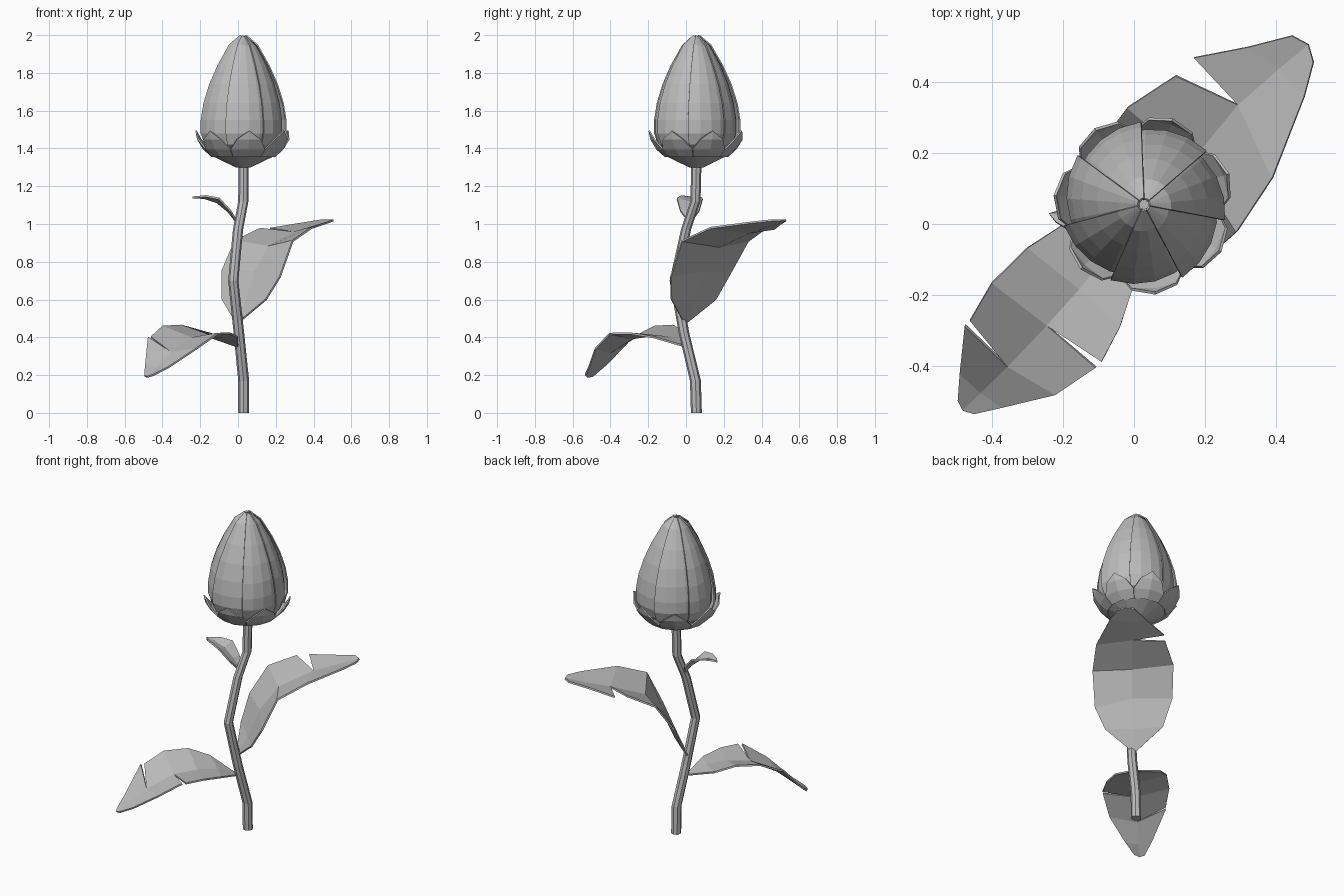
import bpy, bmesh, math
from mathutils import Vector

cube = bpy.data.objects.get("Cube")
if cube:
    bpy.data.objects.remove(cube, do_unlink=True)

grey = bpy.data.materials.new("plain grey")
grey.use_nodes = True
COLOUR = (0.5, 0.5, 0.5, 1)
grey.diffuse_color = COLOUR
grey.node_tree.nodes["Principled BSDF"].inputs["Base Color"].default_value = COLOUR


def finish(name, bm, thickness=0, offset=0):
    """Weld the mesh, make it an object and give thin parts their thickness."""
    bmesh.ops.remove_doubles(bm, verts=bm.verts, dist=0.0005)
    bmesh.ops.recalc_face_normals(bm, faces=bm.faces)
    mesh = bpy.data.meshes.new(name)
    bm.to_mesh(mesh)
    bm.free()
    mesh.materials.append(grey)
    obj = bpy.data.objects.new(name, mesh)
    bpy.context.collection.objects.link(obj)
    if thickness:
        mod = obj.modifiers.new("thickness", "SOLIDIFY")
        mod.thickness, mod.offset = thickness, offset
    return obj


def loft(name, rings, sides):
    """Tube through horizontal rings given as (x, y, z, radius)."""
    bm = bmesh.new()
    loops = []
    for x, y, z, r in rings:
        angles = [math.tau * i / sides for i in range(sides)]
        loops.append([bm.verts.new((x + r * math.cos(a), y + r * math.sin(a), z))
                      for a in angles])
    for low, high in zip(loops, loops[1:]):
        for i in range(sides):
            j = (i + 1) % sides
            bm.faces.new((low[i], low[j], high[j], high[i]))
    bm.faces.new(loops[0][::-1])
    bm.faces.new(loops[-1])
    return finish(name, bm)


def leaf(name, origin, along, across, mid, sides, tears=()):
    """Two half blades of (along, across, z) rows; tears are (side, row, half gap)."""
    bm = bmesh.new()
    along, across = Vector(along).normalized(), Vector(across).normalized()

    def place(p, shift=0):
        flat = Vector(origin) + along * (p[0] + shift) + across * p[1]
        return bm.verts.new((flat.x, flat.y, p[2]))

    for s, edge in enumerate(sides):
        gaps = {row: gap for side, row, gap in tears if side == s}
        edge = [mid[0]] + edge
        for i in range(len(mid) - 1):
            inner = [place(mid[i]), place(mid[i + 1])]
            upper = place(edge[i + 1], -gaps.get(i + 1, 0))
            if i == 0:
                bm.faces.new(inner + [upper])
            else:
                bm.faces.new(inner + [upper, place(edge[i], gaps.get(i, 0))])
    # Keep the same facing on both halves before thickening
    return finish(name, bm, 0.01)


# Bent stem
loft("stem", [(.03, .055, 0, .029), (.03, .05, .17, .029), (.005, -.01, .42, .028),
              (-.025, -.06, .7, .027), (.0, .0, .97, .027), (.028, .05, 1.12, .027),
              (.03, .055, 1.32, .027)], 8)

# Upper large leaf
leaf("upper_leaf", (0, 0, 0), (1, 1, 0), (-1, 1, 0),
     [(-.01, 0, .47), (.06, 0, .59), (.13, 0, .75), (.24, .01, .88), (.445, .03, .955),
      (.6, .02, .99), (.705, .01, 1.02)],
     [[(.05, .17, .6), (.11, .23, .75), (.22, .245, .91), (.415, .212, .975),
       (.58, .125, 1.0), (.69, .06, 1.02)],
      [(.05, -.16, .6), (.1, -.215, .72), (.19, -.22, .91), (.368, -.184, .98),
       (.594, -.085, 1.01), (.68, -.035, 1.02)]],
     [(0, 4, .036)])

# Lower large leaf
leaf("lower_leaf", (0, 0, 0), (-1, -1, 0), (-1, 1, 0),
     [(0, 0, .35), (.12, -.01, .40), (.24, -.02, .41), (.375, -.028, .395),
      (.534, -.032, .32), (.64, -.03, .235), (.71, -.03, .19)],
     [[(.14, .14, .42), (.26, .165, .462), (.4, .166, .457), (.528, .135, .40),
       (.643, .05, .26), (.7, .0, .195)],
      [(.12, -.12, .40), (.233, -.177, .42), (.35, -.21, .42), (.495, -.184, .34),
       (.626, -.103, .24), (.695, -.06, .2)]],
     [(0, 4, .01), (1, 3, .011)])

# Small leaf near the top of the stem
small_edge = [(.04, .05, 1.07), (.1, .068, 1.135), (.17, .045, 1.148), (.22, .015, 1.143)]
leaf("small_leaf", (0, .02, 0), (-1, 0, 0), (0, 1, 0),
     [(.0, 0, 1.0), (.05, 0, 1.065), (.11, 0, 1.115), (.18, 0, 1.138), (.24, .01, 1.14)],
     [small_edge, [(u, -v, z) for u, v, z in small_edge]])

# Receptacle under the bud
CX, CY, COUNT = .028, .055, 7
loft("receptacle", [(CX, CY, 1.3, .04), (CX, CY, 1.36, .165), (CX, CY, 1.4, .17)], 14)


def bud_point(bm, angle, radius, z):
    return bm.verts.new((CX + radius * math.cos(angle), CY + radius * math.sin(angle), z))


# Petals wrap around the bud, each tucked under its neighbour on one side
PROFILE = [(.15, 1.38), (.2, 1.42), (.222, 1.48), (.222, 1.55), (.208, 1.64),
           (.178, 1.74), (.135, 1.84), (.075, 1.94), (.018, 1.99)]
STEP = math.tau / COUNT
COLUMNS = 4
for k in range(COUNT):
    start = math.radians(92) + k * STEP
    bm = bmesh.new()
    grid = []
    for r, z in PROFILE:
        row = []
        for c in range(COLUMNS + 1):
            t = c / COLUMNS
            row.append(bud_point(bm, start + t * STEP * 1.25, r * (1.05 - .13 * t),
                                 z + (.01 * (1 - t) if z > 1.9 else 0)))
        grid.append(row)
    for low, high in zip(grid, grid[1:]):
        for c in range(COLUMNS):
            bm.faces.new((low[c], low[c + 1], high[c + 1], high[c]))
    finish(f"petal_{k + 1}", bm, .007, -1)

# Pointed sepals cupping the bud
for k in range(COUNT):
    centre = math.radians(20) + k * STEP
    bm = bmesh.new()
    rows = [[bud_point(bm, centre + side * STEP * width, r, z) for side in (-1, 0, 1)]
            for r, z, width in ((.163, 1.36, .5), (.208, 1.4, .5), (.238, 1.45, .3))]
    tip = bud_point(bm, centre, .248, 1.495)
    for low, high in zip(rows, rows[1:]):
        for c in range(2):
            bm.faces.new((low[c], low[c + 1], high[c + 1], high[c]))
    for c in range(2):
        bm.faces.new((rows[-1][c], rows[-1][c + 1], tip))
    finish(f"sepal_{k + 1}", bm, .008, -1)
